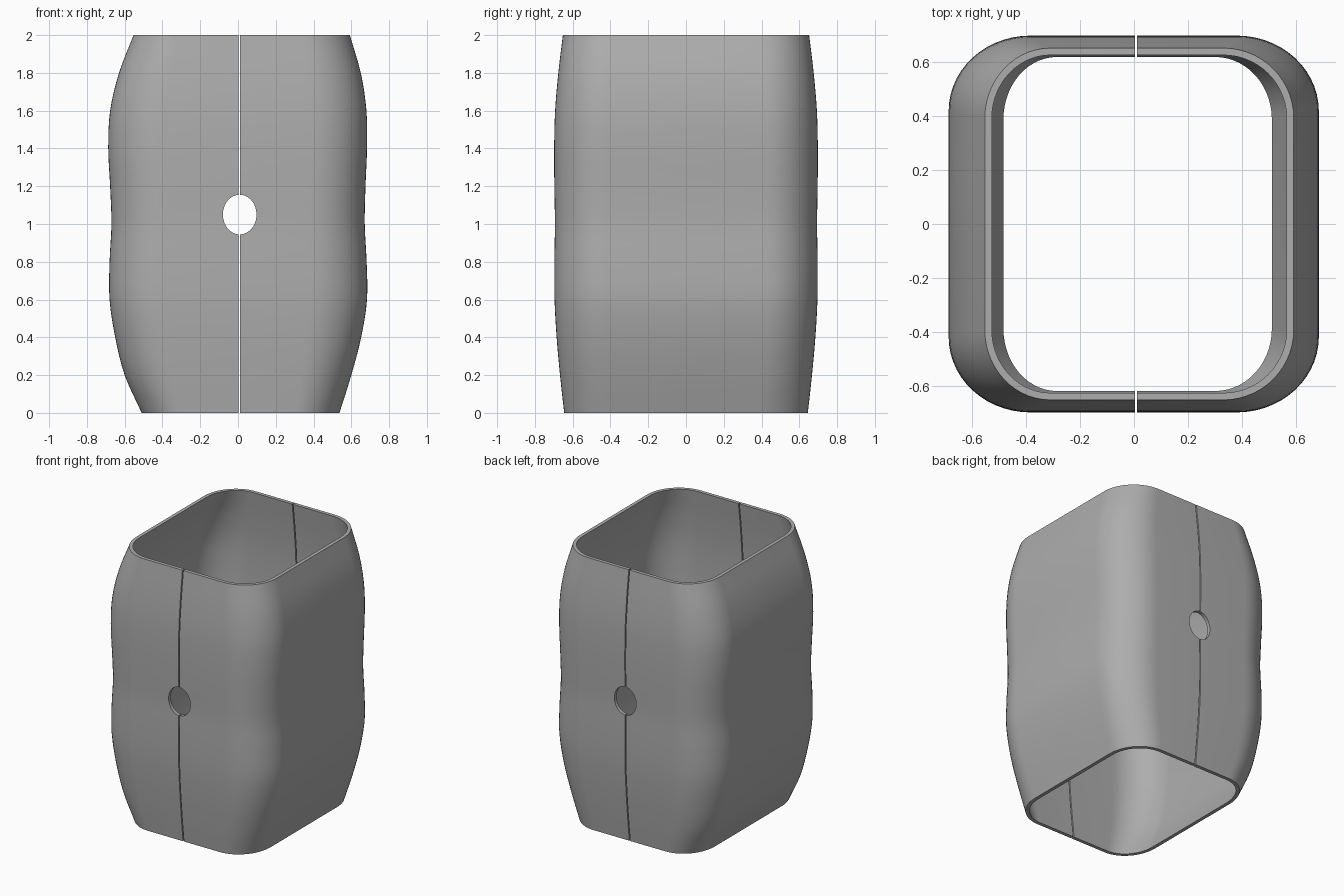
import bpy, bmesh, math
from mathutils import Vector

cube = bpy.data.objects.get("Cube")
if cube:
    bpy.data.objects.remove(cube, do_unlink=True)

SEAM, GAP, WALL = 0.007, 0.008, 0.026
LEVELS, ARC = 40, 14

# Half widths of the bulging silhouette at evenly spaced heights
RIGHT_SIDE = [0.51, 0.60, 0.65, 0.68, 0.68, 0.67, 0.677, 0.687, 0.677, 0.63, 0.553]
LEFT_SIDE = [0.537, 0.60, 0.652, 0.683, 0.681, 0.671, 0.675, 0.683, 0.68, 0.65, 0.592]
DEPTH = [0.645, 0.667, 0.685, 0.696, 0.697, 0.694, 0.697, 0.698, 0.693, 0.676, 0.652]

grey = bpy.data.materials.new("plain grey")
grey.use_nodes = True
COLOUR = (0.42, 0.42, 0.42, 1)
grey.diffuse_color = COLOUR
grey.node_tree.nodes["Principled BSDF"].inputs["Base Color"].default_value = COLOUR


def smooth_sample(values, t):
    """Catmull-Rom value at t in 0..1, with the ends extrapolated."""
    v = [2 * values[0] - values[1]] + values + [2 * values[-1] - values[-2]]
    s = t * (len(values) - 1)
    i = min(int(s), len(values) - 2)
    u = s - i
    a, b, c, d = v[i:i + 4]
    return b + u / 2 * (c - a + u * (2 * a - 5 * b + 4 * c - d + u * (3 * (b - c) + d - a)))


def half_section(side, hx, hy, inset):
    """Points from the front seam round one side to the back seam."""
    rx, ry = 0.44 * hx, 0.4 * hy
    cx, cy = hx - rx, hy - ry
    seam = SEAM + side * GAP / 2
    quarter = [(side * (cx + (rx - inset) * math.sin(a)), cy + (ry - inset) * math.cos(a))
               for a in (math.pi / 2 * k / ARC for k in range(ARC + 1))]
    back = [(seam, hy - inset)] + quarter
    return [(x, -y) for x, y in back] + back[::-1]


def make_half(name, side, widths):
    bm = bmesh.new()
    rings = []
    for k in range(LEVELS + 1):
        t = k / LEVELS
        hx, hy = smooth_sample(widths, t), smooth_sample(DEPTH, t)
        loop = half_section(side, hx, hy, 0) + half_section(side, hx, hy, WALL)[::-1]
        rings.append([bm.verts.new((x, y, 2 * t)) for x, y in loop])
    n = len(rings[0])
    for low, high in zip(rings, rings[1:]):
        for i in range(n):
            j = (i + 1) % n
            bm.faces.new((low[i], low[j], high[j], high[i]))
    # Flat rims at the bottom and top
    for ring in (rings[0], rings[-1]):
        for i in range(n // 2 - 1):
            bm.faces.new((ring[i], ring[i + 1], ring[n - 2 - i], ring[n - 1 - i]))
    bmesh.ops.recalc_face_normals(bm, faces=bm.faces)
    mesh = bpy.data.meshes.new(name)
    bm.to_mesh(mesh)
    bm.free()
    mesh.materials.append(grey)
    obj = bpy.data.objects.new(name, mesh)
    bpy.context.collection.objects.link(obj)
    return obj


# Oval cutter passing through the front and back walls
bpy.ops.mesh.primitive_cylinder_add(vertices=48, radius=1, depth=2,
                                    location=(0.009, 0, 1.05), rotation=(math.pi / 2, 0, 0))
cutter = bpy.context.object
cutter.name = "hole_cutter"
cutter.scale = (0.089, 0.105, 1)
cutter.hide_render = True

# Two shell halves, parted by a narrow seam
for name, side, widths in (("right_shell", -1, RIGHT_SIDE), ("left_shell", 1, LEFT_SIDE)):
    shell = make_half(name, side, widths)
    cut = shell.modifiers.new("hole", 'BOOLEAN')
    cut.operation = 'DIFFERENCE'
    cut.solver = 'EXACT'
    cut.object = cutter
    bpy.ops.object.select_all(action='DESELECT')
    shell.select_set(True)
    bpy.context.view_layer.objects.active = shell
    bpy.ops.object.modifier_apply(modifier=cut.name)
    bpy.ops.object.shade_smooth_by_angle(angle=math.radians(30))

bpy.data.objects.remove(cutter, do_unlink=True)
